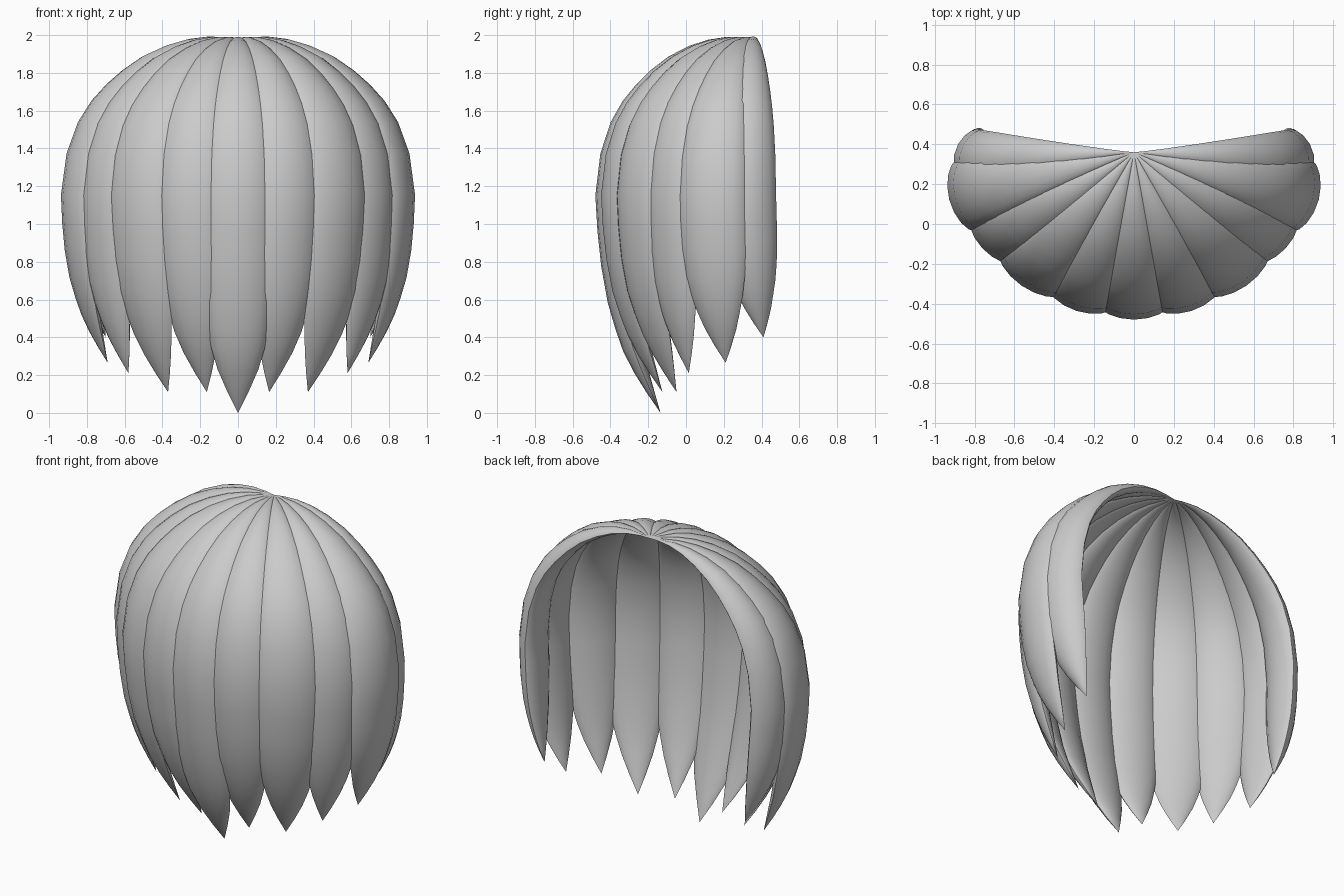
import bpy, bmesh
from math import cos, sin, pi
from mathutils import Vector

if "Cube" in bpy.data.objects:
    bpy.data.objects.remove(bpy.data.objects["Cube"])

APEX = Vector((0, 0.36, 1.98))
MID_Z = 1.15
# upper half: (travel from apex to mid point, z); lock width follows travel
UPPER = [(0.08, 1.984), (0.19, 1.979), (0.31, 1.957), (0.43, 1.918), (0.56, 1.857),
         (0.67, 1.782), (0.76, 1.705), (0.84, 1.62), (0.91, 1.515), (0.97, 1.36), (1.0, 1.15)]
# lower half: (drop fraction, travel from mid point to tip, full width, slim width)
LOWER = [(0.16, 0.04, 1.0, 1.0), (0.32, 0.11, 0.99, 0.98), (0.48, 0.22, 0.95, 0.90),
         (0.60, 0.35, 0.89, 0.78), (0.70, 0.47, 0.79, 0.64), (0.80, 0.63, 0.60, 0.47),
         (0.90, 0.81, 0.32, 0.25)]
# locks: centre at mid height, outward direction, half width, bulge, tip, slimness
LOCKS = [
    ((0.00, -0.41), (0, -1), 0.180, 0.07, (0, -0.135, 0), 0.0),
    ((0.267, -0.37), (0.30, -0.95), 0.175, 0.07, (0.165, -0.125, 0.11), 0.7),
    ((0.525, -0.252), (0.57, -0.82), 0.190, 0.07, (0.37, -0.05, 0.11), 1.0),
    ((0.71, -0.075), (0.73, -0.68), 0.170, 0.07, (0.58, 0.015, 0.21), 1.0),
    ((0.855, 0.14), (0.95, -0.25), 0.180, 0.075, (0.69, 0.21, 0.265), 1.0),
    ((0.82, 0.33), (0.98, 0.20), 0.150, 0.085, (0.70, 0.41, 0.40), 1.0),
]
INNER, SEG = 0.06, 8


def hair_lock(name, mid, out, half, bulge, tip, slim, side):
    """Loft a leaf-shaped lock from the crown over the head to its tip."""
    mid = Vector((mid[0] * side, mid[1], MID_Z))
    tip = Vector((tip[0] * side, tip[1], tip[2]))
    out = Vector((out[0] * side, out[1], 0)).normalized()
    across = Vector((-out.y, out.x, 0))
    path, widths = [APEX], [0]
    for s, z in UPPER:
        p = APEX.lerp(mid, s)
        p.z = z
        path.append(p)
        widths.append(s ** 1.1)
    for u, k, full, thin in LOWER:
        p = mid.lerp(tip, k)
        p.z = MID_Z + (tip.z - MID_Z) * u
        path.append(p)
        widths.append(full + (thin - full) * slim)
    path.append(tip)

    bm = bmesh.new()
    rings = []
    for i in range(1, len(path) - 1):
        tangent = (path[i + 1] - path[i - 1]).normalized()
        normal = across.cross(tangent).normalized()
        if normal.dot(out + Vector((0, 0, 0.8))) < 0:
            normal = -normal
        w = widths[i]
        # rounded lens section: outer bulge and inner bulge
        ring = []
        for j in range(2 * SEG):
            a = pi * j / SEG
            s = sin(a)
            h = abs(s) ** 1.4 * (bulge if s > 0 else -INNER)
            ring.append(bm.verts.new(path[i] + across * (cos(a) * half * w) + normal * (h * w)))
        rings.append(ring)
    n = 2 * SEG
    for r0, r1 in zip(rings, rings[1:]):
        for j in range(n):
            k = (j + 1) % n
            bm.faces.new((r0[j], r0[k], r1[k], r1[j]))
    for ring, end in ((rings[0], APEX), (rings[-1], tip)):
        v = bm.verts.new(end)
        for j in range(n):
            bm.faces.new((ring[j], ring[(j + 1) % n], v))
    bmesh.ops.recalc_face_normals(bm, faces=bm.faces)
    mesh = bpy.data.meshes.new(name)
    bm.to_mesh(mesh)
    bm.free()
    obj = bpy.data.objects.new(name, mesh)
    bpy.context.collection.objects.link(obj)
    bpy.ops.object.select_all(action='DESELECT')
    obj.select_set(True)
    bpy.context.view_layer.objects.active = obj
    bpy.ops.object.shade_smooth_by_angle(angle=0.9)


# centre lock, then mirrored pairs
hair_lock("hair_lock_centre", *LOCKS[0], 1)
for i, lock in enumerate(LOCKS[1:], 1):
    for side, label in ((1, "right"), (-1, "left")):
        hair_lock(f"hair_lock_{label}_{i}", *lock, side)
